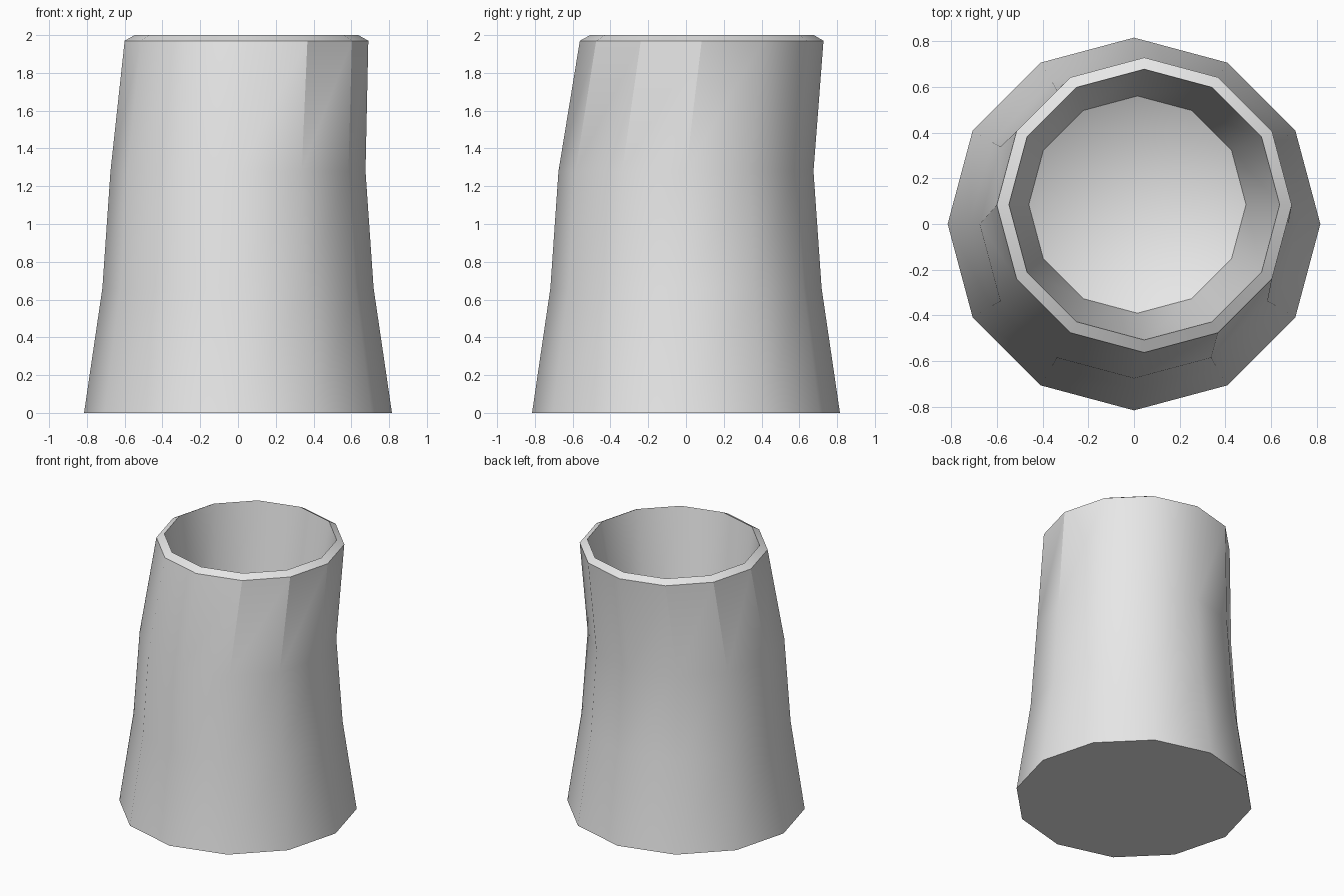
import bpy, bmesh, math

SIDES = 12

cube = bpy.data.objects.get("Cube")
if cube:
    bpy.data.objects.remove(cube, do_unlink=True)

grey = bpy.data.materials.new("plain grey")
grey.use_nodes = True
grey.diffuse_color = (0.8, 0.8, 0.8, 1)
grey.node_tree.nodes["Principled BSDF"].inputs["Base Color"].default_value = (0.8, 0.8, 0.8, 1)

# Rings as radius, height, centre x, centre y: up the outside, over the rim, down the inside
rings = [
    (0.815, 0.00, 0.0, 0.0),
    (0.718, 0.66, 0.0, 0.0),
    (0.675, 1.28, 0.0, 0.0),
    (0.645, 1.97, 0.045, 0.083),
    (0.592, 2.00, 0.045, 0.085),
    (0.475, 1.20, 0.015, 0.085),
]

bm = bmesh.new()


def add_ring(radius, z, cx, cy):
    angles = [2 * math.pi * i / SIDES for i in range(SIDES)]
    return [bm.verts.new((cx + radius * math.cos(a), cy + radius * math.sin(a), z)) for a in angles]


loops = [add_ring(*r) for r in rings]

# Walls between neighbouring rings
for low, high in zip(loops, loops[1:]):
    for i in range(SIDES):
        j = (i + 1) % SIDES
        bm.faces.new((low[i], low[j], high[j], high[i]))

# Flat base and sunken cone floor
bm.faces.new(loops[0][::-1])
tip = bm.verts.new((0.015, 0.085, 0.95))
for i in range(SIDES):
    bm.faces.new((loops[-1][i], loops[-1][(i + 1) % SIDES], tip))

bmesh.ops.recalc_face_normals(bm, faces=bm.faces)
mesh = bpy.data.meshes.new("hollow_stump")
bm.to_mesh(mesh)
bm.free()
mesh.materials.append(grey)
stump = bpy.data.objects.new("hollow_stump", mesh)
bpy.context.collection.objects.link(stump)

# Soft sides with crisp rim and base
bpy.ops.object.select_all(action="DESELECT")
stump.select_set(True)
bpy.context.view_layer.objects.active = stump
bpy.ops.object.shade_smooth_by_angle(angle=math.radians(30))
